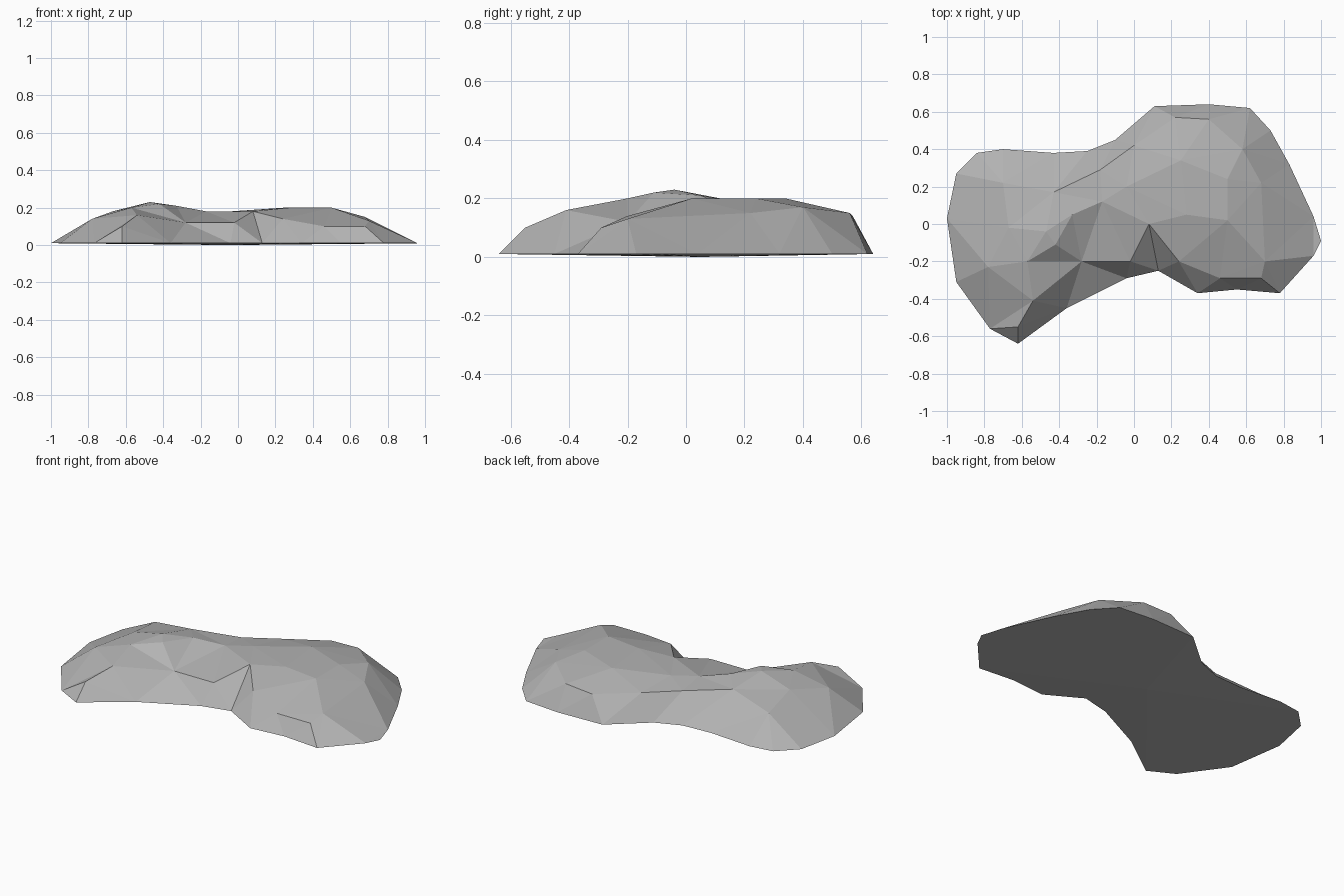
import bpy
import bmesh
from mathutils import Vector
from mathutils.geometry import delaunay_2d_cdt

default_cube = bpy.data.objects.get("Cube")
if default_cube:
    bpy.data.objects.remove(default_cube, do_unlink=True)


def make_material(name, colour):
    material = bpy.data.materials.new(name)
    material.use_nodes = True
    material.diffuse_color = colour
    shader = material.node_tree.nodes["Principled BSDF"]
    shader.inputs["Base Color"].default_value = colour
    shader.inputs["Roughness"].default_value = 0.9
    return material


# Ground outline, counter-clockwise, in hundredths of a unit
outline = [
    (100, -9), (96, 4), (83, 32), (73, 50), (62, 62), (40, 64), (11, 63),
    (-10, 45), (-25, 39), (-43, 38), (-70, 40), (-84, 38), (-95, 27),
    (-100, 3), (-95, -31), (-77, -56), (-62, -64), (-36, -45), (-4, -29),
    (13, -25), (34, -37), (55, -35), (78, -37), (96, -17),
]
rim_height = 0.01

# Facet corners of the upper surface, each with its height
left_hump = [
    (-62, -55, 10), (-54, -41, 16), (-57, -20, 20), (-67, -2, 18),
    (-47, -4, 23), (-42, -11, 22), (-33, 5, 21), (-43, 17, 19),
    (-70, 22, 14), (-78, -23, 14),
]
saddle = [
    (-28, -20, 12), (-17, 12, 18), (-18, 29, 16), (0, 42, 15),
    (-4, 20, 18), (-2, -20, 12), (24, -20, 14),
]
right_hump = [
    (8, 0, 18), (28, 5, 20), (50, 2, 20), (50, 24, 20), (25, 34, 20),
    (22, 57, 14), (40, 56, 15), (58, 40, 17), (68, 22, 15),
    (46, -29, 10), (68, -29, 10), (70, -20, 13),
]


def scaled(point):
    return Vector(value / 100 for value in point)


corners = [scaled(p).to_3d() + Vector((0, 0, rim_height)) for p in outline]
rim_count = len(corners)
corners += [scaled(p) for p in left_hump + saddle + right_hump]

# Upper surface: triangulate within the outline, then lift to height
rim_edges = [(i, (i + 1) % rim_count) for i in range(rim_count)]
result = delaunay_2d_cdt([p.to_2d() for p in corners], rim_edges, [], 1, 0.0001)
flat_points, triangles, sources = result[0], result[2], result[3]

bm = bmesh.new()
rock_verts = []
vert_by_corner = {}
for point, source in zip(flat_points, sources):
    vert = bm.verts.new((point.x, point.y, corners[source[0]].z))
    rock_verts.append(vert)
    vert_by_corner[source[0]] = vert
for triangle in triangles:
    bm.faces.new([rock_verts[i] for i in triangle])

# Underside: a very shallow fan around the lowest point
lowest = bm.verts.new((-0.05, 0.05, 0))
for first, second in rim_edges:
    bm.faces.new((lowest, vert_by_corner[second], vert_by_corner[first]))
bmesh.ops.recalc_face_normals(bm, faces=bm.faces)

mesh = bpy.data.meshes.new("flat_rock")
bm.to_mesh(mesh)
bm.free()
mesh.materials.append(make_material("stone grey", (0.45, 0.45, 0.45, 1)))
rock = bpy.data.objects.new("flat_rock", mesh)
bpy.context.collection.objects.link(rock)
